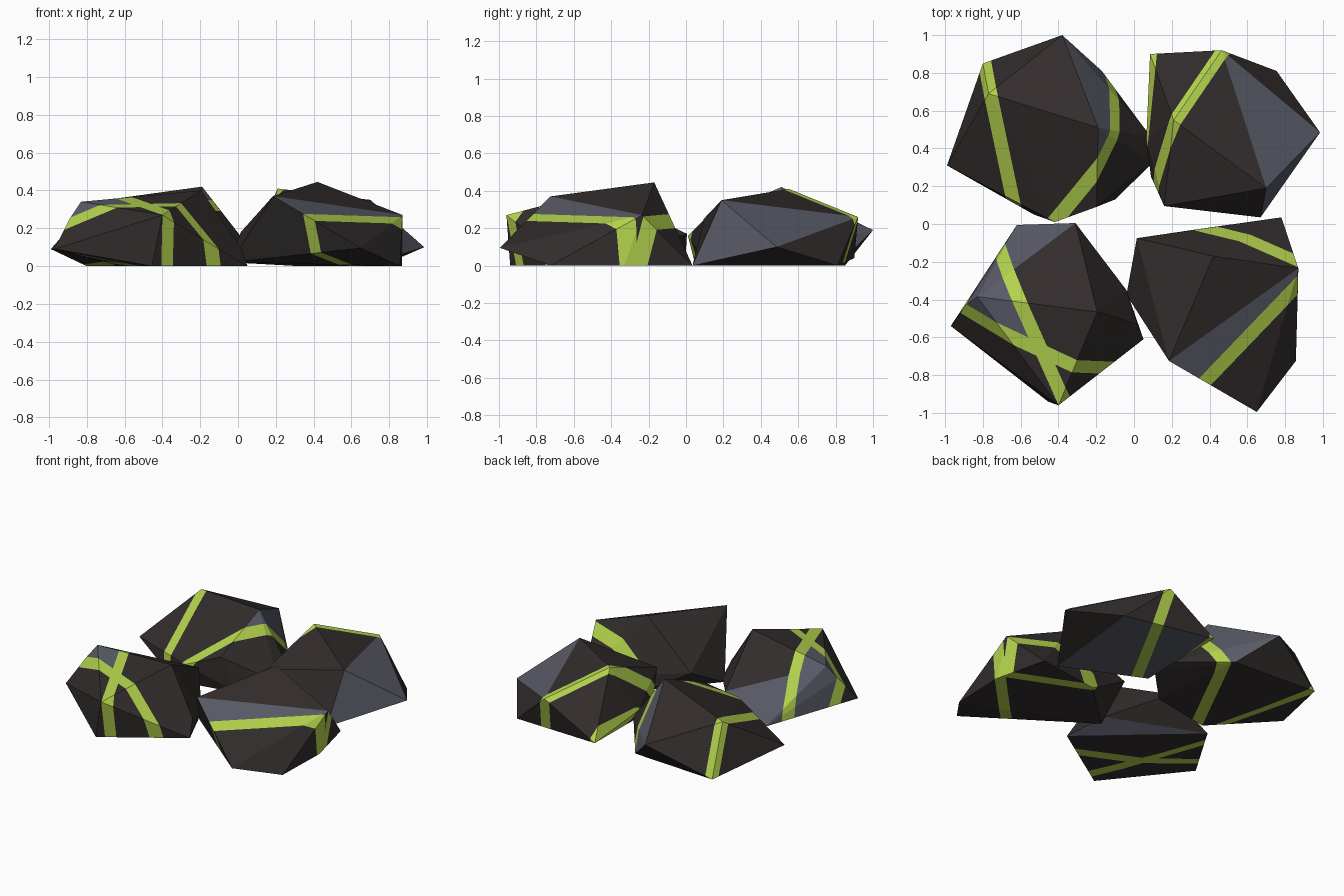
import bpy, bmesh
from mathutils import Vector

cube = bpy.data.objects.get("Cube")
if cube:
    bpy.data.objects.remove(cube, do_unlink=True)


def material(name, rgb):
    mat = bpy.data.materials.new(name)
    mat.use_nodes = True
    color = (*rgb, 1)
    mat.diffuse_color = color
    bsdf = mat.node_tree.nodes["Principled BSDF"]
    bsdf.inputs["Base Color"].default_value = color
    bsdf.inputs["Roughness"].default_value = 0.9
    return mat


MATS = [material("dark_stone", (.033, .026, .026)),
        material("grey_stone", (.10, .104, .135)),
        material("green_vein", (.46, .66, .075))]


def plane(points):
    a, b, c = (Vector(p) for p in points)
    return a, (b - a).cross(c - a).normalized()


def rock(name, corners, veins, facets=(), patch=None, half=.036):
    """Convex faceted rock; veins are slabs cut around it. Grey faces lie on the
    facets (corner triples) or satisfy the patch rule (centre, normal)."""
    bm = bmesh.new()
    verts = [bm.verts.new(p) for p in corners.values()]
    hull = bmesh.ops.convex_hull(bm, input=verts)
    loose = [g for g in hull["geom_interior"] if isinstance(g, bmesh.types.BMVert)]
    bmesh.ops.delete(bm, geom=loose, context="VERTS")
    bmesh.ops.recalc_face_normals(bm, faces=bm.faces[:])
    slabs = [plane(v) for v in veins]
    greys = [plane([corners[k] for k in names.split()]) for names in facets]

    # Cut both edges of every vein into the surface
    for co, no in slabs:
        for side in (-half, half):
            bmesh.ops.bisect_plane(bm, geom=bm.verts[:] + bm.edges[:] + bm.faces[:],
                                   plane_co=co + no * side, plane_no=no, dist=1e-5)
    # Colour by vein slab, then by grey facet
    bm.normal_update()
    for f in bm.faces:
        c = f.calc_center_median()
        if any(abs((c - co).dot(no)) < half for co, no in slabs):
            f.material_index = 2
        elif any(abs((c - co).dot(no)) < .012 and abs(f.normal.dot(no)) > .98
                 for co, no in greys) or (patch and patch(c, f.normal)):
            f.material_index = 1
    mesh = bpy.data.meshes.new(name)
    bm.to_mesh(mesh)
    bm.free()
    for mat in MATS:
        mesh.materials.append(mat)
    obj = bpy.data.objects.new(name, mesh)
    bpy.context.collection.objects.link(obj)


rock("back_right_rock",
     dict(side=(-.99, .31, .09), outer=(-.80, .85, 0), shoulder=(-.77, .69, .34),
          back=(-.38, 1, .19), back_base=(-.17, .81, 0), peak=(-.19, .51, .42),
          inner=(.09, .46, .06), inner_low=(.095, .32, .05), front=(-.2, .09, .24),
          front_low=(-.42, .01, .16), front_base=(-.53, .05, 0), inner_base=(-.1, .13, 0)),
     [[(-.79, .85, 0), (-.76, .69, .34), (-.635, .1, .1)],
      [(-.1, .81, 0), (-.5, .02, 0), (-.1, .47, .33)]],
     # Grey steep back face, up to the vein
     patch=lambda c, n: c.x < -.1 and n.x > .5 and n.z > .1)

rock("back_left_rock",
     dict(corner=(.085, .9, .04), back=(.465, .92, .26), back_base=(.755, .81, 0),
          side=(.985, .485, .1), front_base=(.67, .035, 0), front=(.16, .095, .25),
          inner_low=(.09, .25, .03), inner=(.065, .45, .1), peak=(.21, .55, .41),
          shoulder=(.70, .19, .35)),
     [[(.47, .92, .25), (.22, .56, .41), (.12, .22, .15)],
      [(.085, .9, 0), (.04, .45, 0), (.085, .9, .3)]],
     ["back side shoulder", "side shoulder front_base", "front_base back_base inner_low"])

rock("front_right_rock",
     dict(back_base=(-.62, -.005, 0), back=(-.31, .005, .17), inner=(-.04, -.35, .06),
          inner_mid=(.015, -.53, .1), inner_base=(.05, -.61, 0), front=(-.40, -.96, .27),
          front_base=(-.455, -.94, 0), side=(-.97, -.54, .09), side_top=(-.89, -.43, .25),
          shoulder=(-.83, -.385, .34), peak=(-.195, -.465, .40)),
     [[(-.68, -.19, 0), (-.37, -.9, 0), (-.49, -.67, .33)],
      [(-.10, -.74, 0), (-.87, -.42, .1), (-.5, -.67, .33)]],
     ["back_base back shoulder", "back_base shoulder side_top", "back_base inner inner_base"],
     # Grey wedge enclosed by the two crossing veins
     patch=lambda c, n: (n.z > .3 and c.y > -.43 - .62 * (c.x + .89)
                         and c.x < -.71 - .43 * (c.y + .16)))


def front_left_grey(c, n):
    """Strip between the top ridge and the vein, and the small face under the vein."""
    behind_vein = c.y > -.83 + 1.04 * (c.x - .38)
    below_ridge = c.y < -.725 + .715 * (c.x - .185)
    if behind_vein:
        return n.z > .3 and below_ridge
    return n.x < 0 and n.z > -.3


rock("front_left_rock",
     dict(inner=(.015, -.075, .18), back=(.78, .035, 0), shoulder=(.87, -.235, .27),
          side_base=(.868, -.33, 0), front_base=(.857, -.725, 0), front=(.65, -.995, .095),
          ridge=(.185, -.725, .37), inner_low=(-.04, -.375, .02), peak=(.42, -.17, .445),
          back_base=(.32, -.03, 0)),
     [[(.38, -.83, .25), (.87, -.32, .24), (.87, -.3, 0)],
      [(.36, -.02, .08), (.59, -.075, .24), (.87, -.26, 0)]],
     patch=front_left_grey)
